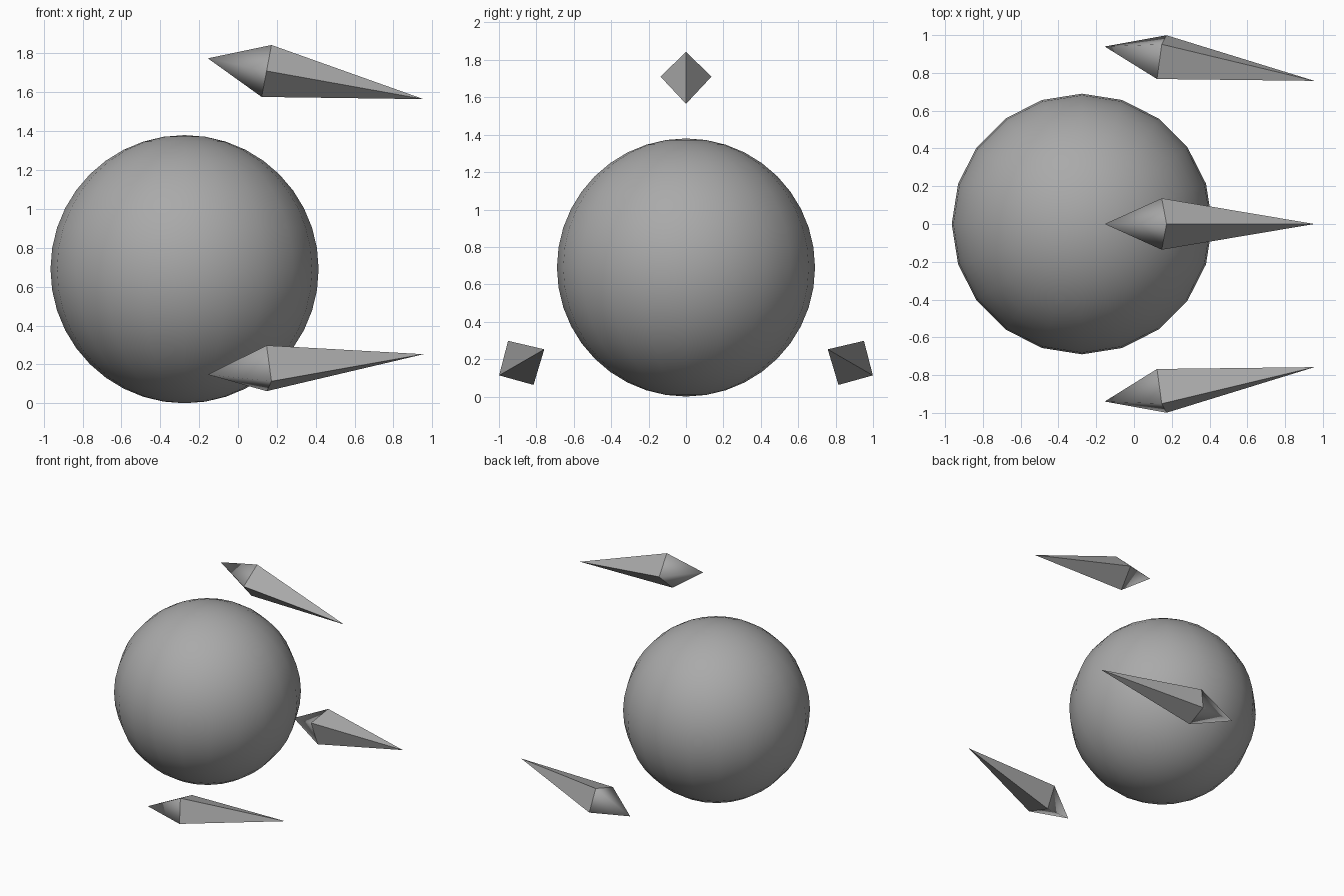
import bpy
import bmesh
from math import radians
from mathutils import Matrix, Vector

cube = bpy.data.objects.get("Cube")
if cube:
    bpy.data.objects.remove(cube, do_unlink=True)

grey = bpy.data.materials.new("mid grey")
grey.use_nodes = True
colour = (0.4, 0.4, 0.4, 1)
grey.diffuse_color = colour
grey.node_tree.nodes["Principled BSDF"].inputs["Base Color"].default_value = colour

CENTRE = Vector((-0.275, 0, 0.69))
RADIUS = 0.69


def make_object(name, bm):
    bmesh.ops.recalc_face_normals(bm, faces=bm.faces)
    mesh = bpy.data.meshes.new(name)
    bm.to_mesh(mesh)
    bm.free()
    mesh.materials.append(grey)
    obj = bpy.data.objects.new(name, mesh)
    bpy.context.collection.objects.link(obj)
    return obj


# Smooth round body
bm = bmesh.new()
bmesh.ops.create_uvsphere(bm, u_segments=20, v_segments=20, radius=RADIUS,
                          matrix=Matrix.Translation(CENTRE))
for face in bm.faces:
    face.smooth = True
make_object("body_sphere", bm)


def spike(name, angle):
    """Four-sided dart: smooth short back cone, flat long point."""
    bm = bmesh.new()
    back = bm.verts.new((-0.155, 0, 1.775))
    tip = bm.verts.new((0.955, 0, 1.565))
    axis = (tip.co - back.co).normalized()
    middle = Vector((0.147, 0, 1.71))
    arm = Vector((-axis.z, 0, axis.x)) * 0.136
    ring = [bm.verts.new(middle + Matrix.Rotation(radians(90 * i), 3, axis) @ arm)
            for i in range(4)]
    for a, b in zip(ring, ring[1:] + ring[:1]):
        bm.faces.new((back, a, b)).smooth = True
        bm.faces.new((tip, b, a))
        bm.edges.get((a, b)).smooth = False
    # Turn the dart about the body's x axis
    bmesh.ops.rotate(bm, verts=bm.verts, cent=CENTRE,
                     matrix=Matrix.Rotation(radians(angle), 3, "X"))
    make_object(name, bm)


# Three darts evenly spaced around the body
for name, angle in (("top_spike", 0), ("right_spike", 120), ("left_spike", 240)):
    spike(name, angle)
